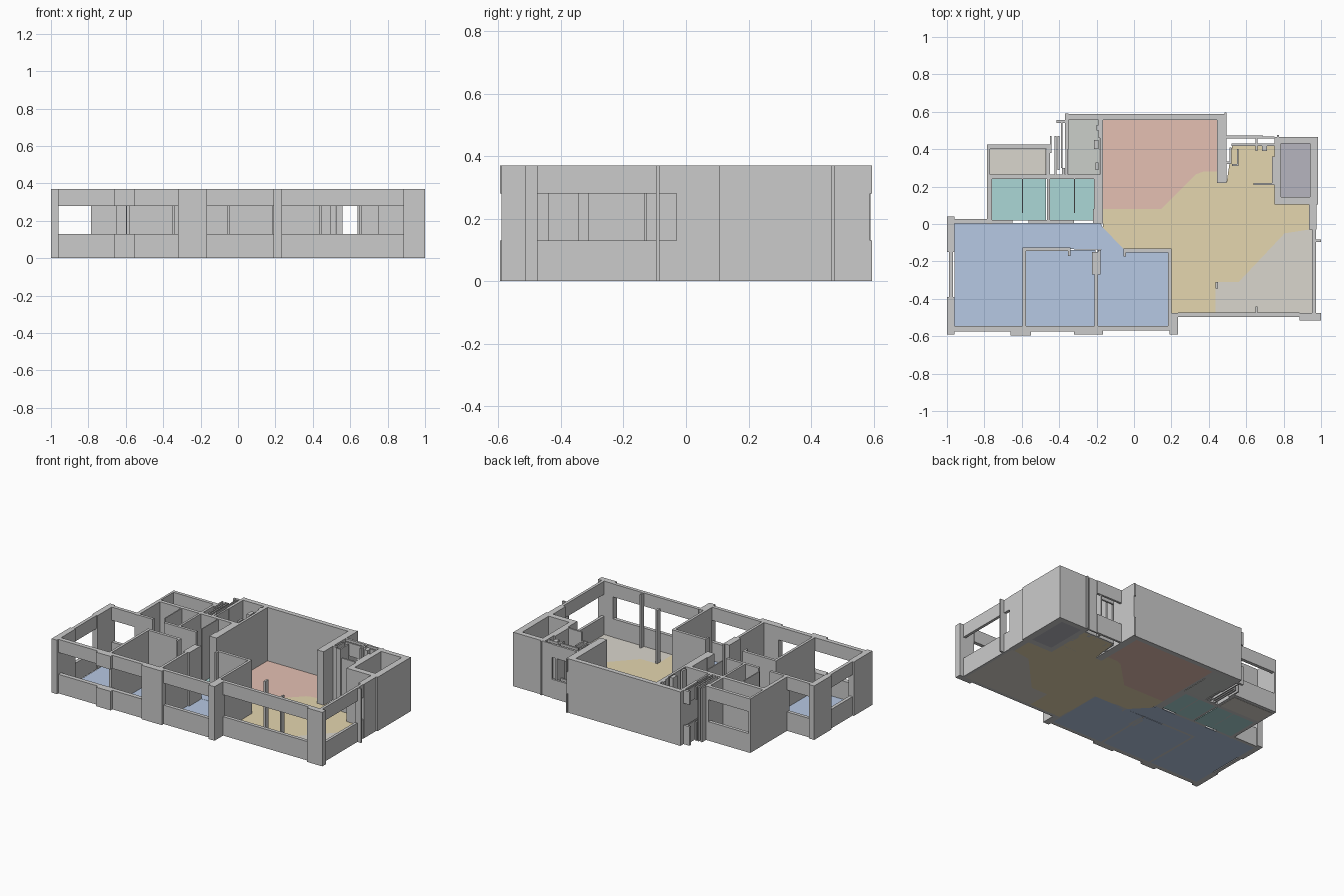
import bpy, bmesh

H = 0.37                 # wall height
SILL, HEAD = 0.13, 0.28  # window opening heights
T = 0.004                # floor thickness


def add_object(name, bm):
    bmesh.ops.recalc_face_normals(bm, faces=bm.faces)
    mesh = bpy.data.meshes.new(name)
    bm.to_mesh(mesh)
    bm.free()
    ob = bpy.data.objects.new(name, mesh)
    bpy.context.collection.objects.link(ob)
    return ob


def box(bm, x0, x1, y0, y1, z0, z1):
    verts = bmesh.ops.create_cube(bm, size=1)["verts"]
    for v in verts:
        v.co.x = x1 if v.co.x > 0 else x0
        v.co.y = y1 if v.co.y > 0 else y0
        v.co.z = z1 if v.co.z > 0 else z0


def walls(name, *rects):
    """Full height walls from plan rectangles (x0, x1, y0, y1)."""
    bm = bmesh.new()
    for r in rects:
        box(bm, *r, 0, H)
    return add_object(name, bm)


def window(name, *rects):
    """Sill and lintel with an open band between."""
    bm = bmesh.new()
    for r in rects:
        box(bm, *r, 0, SILL)
        box(bm, *r, HEAD, H)
    return add_object(name, bm)


def material(name, *rgb):
    m = bpy.data.materials.new(name)
    m.diffuse_color = (*rgb, 1)
    return m


def floor(name, mat, pts):
    bm = bmesh.new()
    face = bm.faces.new([bm.verts.new((x, y, 0)) for x, y in pts])
    top = bmesh.ops.extrude_face_region(bm, geom=[face])["geom"]
    for v in top:
        if isinstance(v, bmesh.types.BMVert):
            v.co.z = T
    ob = add_object(name, bm)
    ob.data.materials.append(mat)


def rect(x0, x1, y0, y1):
    return [(x0, y0), (x1, y0), (x1, y1), (x0, y1)]


# Floors
blue = material("bedroom_blue", 0.47, 0.58, 0.77)
red = material("dining_red", 0.78, 0.53, 0.45)
sand = material("living_sand", 0.78, 0.67, 0.43)
teal = material("bath_teal", 0.41, 0.68, 0.67)
stone = material("balcony_stone", 0.70, 0.67, 0.61)
ash = material("utility_ash", 0.60, 0.62, 0.59)
slate = material("shaft_slate", 0.47, 0.46, 0.52)

floor("main_bedroom_floor", blue,
      [(-0.96, -0.545), (-0.59, -0.545), (-0.59, -0.13), (-0.05, -0.14),
       (-0.165, -0.02), (-0.18, 0.005), (-0.96, 0.005)])
floor("middle_bedroom_floor", blue, rect(-0.58, -0.205, -0.545, -0.14))
floor("right_bedroom_floor", blue, rect(-0.195, 0.19, -0.545, -0.14))
floor("dining_floor", red,
      [(-0.165, 0.08), (0.145, 0.08), (0.33, 0.265), (0.37, 0.28), (0.445, 0.28),
       (0.445, 0.555), (-0.165, 0.555)])
floor("living_floor", sand,
      [(-0.165, 0.08), (-0.165, -0.02), (-0.05, -0.14), (0.195, -0.14),
       (0.195, -0.475), (0.435, -0.475), (0.435, -0.31), (0.56, -0.31),
       (0.805, -0.05), (0.935, -0.03), (0.935, 0.105), (0.75, 0.105),
       (0.75, 0.42), (0.525, 0.42), (0.495, 0.22), (0.445, 0.22),
       (0.445, 0.28), (0.37, 0.28), (0.33, 0.265), (0.145, 0.08)])
floor("front_balcony_floor", stone,
      [(0.435, -0.475), (0.955, -0.475), (0.955, -0.03), (0.935, -0.03),
       (0.805, -0.05), (0.56, -0.31), (0.435, -0.31)])
floor("left_bath_floor", teal, rect(-0.76, -0.47, 0.02, 0.24))
floor("right_bath_floor", teal, rect(-0.45, -0.215, 0.02, 0.24))
floor("rear_balcony_floor", stone, rect(-0.775, -0.47, 0.265, 0.40))
floor("utility_floor", ash, rect(-0.35, -0.185, 0.265, 0.555))
floor("shaft_floor", slate, rect(0.785, 0.94, 0.145, 0.43))

# Front facade: piers and windows
walls("front_piers",
      (-1.0, -0.96, -0.59, -0.39), (-0.32, -0.165, -0.59, -0.545),
      (0.19, 0.235, -0.59, -0.475), (0.885, 1.0, -0.515, -0.475))
window("front_windows",
       (-0.96, -0.32, -0.575, -0.545), (-0.66, -0.55, -0.595, -0.575),
       (-0.165, 0.19, -0.57, -0.545), (0.235, 0.885, -0.497, -0.473))

# Left side of the main bedroom
walls("left_pier", (-1.0, -0.96, -0.15, 0.04))
window("left_window", (-0.99, -0.967, -0.39, -0.15))
window("bedroom_rear_window", (-0.96, -0.785, 0.003, 0.027))

# Bedroom partitions and door jambs
walls("bedroom_partitions",
      (-0.595, -0.577, -0.545, -0.125), (-0.595, -0.34, -0.145, -0.125),
      (-0.352, -0.34, -0.17, -0.145), (-0.21, -0.192, -0.545, -0.15),
      (-0.225, -0.21, -0.27, -0.15), (-0.192, -0.18, -0.27, -0.14),
      (-0.055, 0.2, -0.152, -0.132), (-0.055, -0.043, -0.175, -0.152),
      (0.183, 0.2, -0.545, -0.15))

# Bathroom walls with door gaps and shower screens
walls("bath_walls",
      (-0.785, -0.76, 0.0, 0.265), (-0.785, -0.65, 0.003, 0.022),
      (-0.565, -0.32, 0.003, 0.022), (-0.465, -0.45, 0.02, 0.24),
      (-0.22, -0.165, 0.003, 0.08), (-0.215, -0.165, 0.08, 0.265),
      (-0.785, -0.18, 0.24, 0.265))
walls("shower_screens", (-0.6, -0.593, 0.06, 0.24), (-0.322, -0.315, 0.06, 0.24))

# Rear balcony and service niche
walls("rear_balcony_walls",
      (-0.785, -0.77, 0.265, 0.425), (-0.468, -0.45, 0.265, 0.425))
window("rear_balcony_window", (-0.77, -0.45, 0.402, 0.425))
walls("niche_fins", (-0.45, -0.44, 0.38, 0.47), (-0.425, -0.415, 0.265, 0.47),
      (-0.385, -0.37, 0.265, 0.3))
window("niche_windows", (-0.408, -0.398, 0.29, 0.47), (-0.39, -0.382, 0.30, 0.55),
       (-0.415, -0.37, 0.54, 0.555))

# Utility and dining room shell
walls("dining_shell",
      (-0.37, 0.495, 0.555, 0.588), (-0.37, -0.35, 0.40, 0.59),
      (0.445, 0.495, 0.22, 0.588), (-0.182, -0.165, 0.265, 0.38),
      (-0.19, -0.165, 0.46, 0.555), (-0.182, -0.165, 0.38, 0.46))
window("utility_window", (-0.365, -0.353, 0.265, 0.40))
walls("utility_pipes", (-0.215, -0.19, 0.40, 0.45), (-0.2, -0.182, 0.50, 0.53),
      (-0.205, -0.19, 0.29, 0.33))
window("rear_corner_trim", (0.485, 0.495, 0.588, 0.595))

# Kitchen rear windows and small partitions
window("kitchen_windows", (0.495, 0.69, 0.457, 0.472), (0.52, 0.69, 0.418, 0.43))
walls("kitchen_partitions",
      (0.69, 0.75, 0.457, 0.468), (0.69, 0.75, 0.418, 0.43),
      (0.495, 0.52, 0.32, 0.335), (0.51, 0.52, 0.32, 0.41),
      (0.55, 0.56, 0.31, 0.40), (0.525, 0.56, 0.31, 0.32),
      (0.65, 0.66, 0.39, 0.47), (0.685, 0.71, 0.39, 0.418),
      (0.64, 0.75, 0.208, 0.22), (0.738, 0.75, 0.22, 0.36))

# Shaft enclosure
walls("shaft_walls",
      (0.75, 0.985, 0.43, 0.465), (0.75, 0.985, 0.105, 0.145),
      (0.94, 0.985, 0.145, 0.43), (0.75, 0.785, 0.145, 0.43),
      (0.765, 0.775, 0.465, 0.475))

# Right facade
walls("right_wall", (0.935, 0.975, -0.03, 0.105), (0.955, 1.0, -0.096, -0.084))
window("right_window", (0.953, 0.972, -0.475, -0.03))
walls("balcony_posts", (0.65, 0.66, -0.475, -0.44), (0.436, 0.45, -0.345, -0.31))
